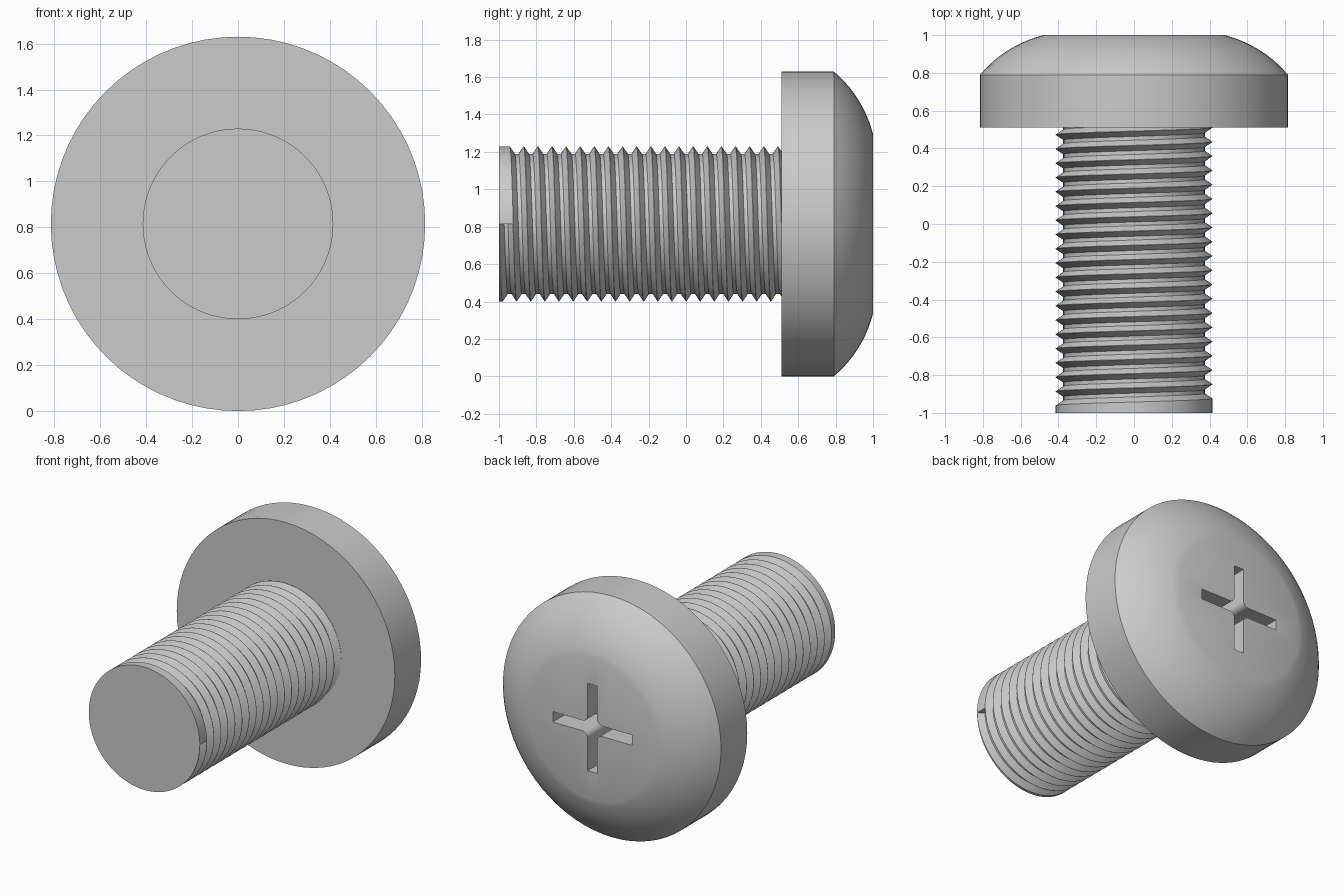
import bpy, bmesh
from math import sin, cos, pi, radians

AXIS_Z = 0.815      # height of the screw axis, also the head radius
SHAFT_R, ROOT_R = 0.415, 0.375
PITCH, TURNS, SEGS = 0.0755, 20, 72
HEAD_Y, RIM_Y, TIP_Y = 0.51, 0.79, 1.0

cube = bpy.data.objects.get("Cube")
if cube:
    bpy.data.objects.remove(cube)

steel = bpy.data.materials.new("grey steel")
steel.use_nodes = True
steel.diffuse_color = (0.6, 0.6, 0.6, 1)
steel.node_tree.nodes["Principled BSDF"].inputs["Base Color"].default_value = (0.6, 0.6, 0.6, 1)


def polar(r, y, a):
    """Point at radius r and angle a round the screw axis; a runs from +x downwards."""
    return (r * cos(a), y, AXIS_Z - r * sin(a))


def finish(bm, name):
    bmesh.ops.remove_doubles(bm, verts=bm.verts, dist=0.0001)
    bmesh.ops.recalc_face_normals(bm, faces=bm.faces)
    mesh = bpy.data.meshes.new(name)
    bm.to_mesh(mesh)
    bm.free()
    mesh.materials.append(steel)
    obj = bpy.data.objects.new(name, mesh)
    bpy.context.collection.objects.link(obj)
    return obj


def smooth(obj):
    bpy.ops.object.select_all(action='DESELECT')
    obj.select_set(True)
    bpy.context.view_layer.objects.active = obj
    bpy.ops.object.shade_smooth_by_angle(angle=radians(25))


# Head: lathed pan profile with a domed shoulder
profile = [(0, HEAD_Y), (AXIS_Z, HEAD_Y), (AXIS_Z, RIM_Y)]
R_DOME, A0, A1 = 0.64, radians(40), radians(76)
for i in range(1, 10):
    a = A0 + (A1 - A0) * i / 10
    profile.append((AXIS_Z + R_DOME * (cos(a) - cos(A0)),
                    RIM_Y + R_DOME * (sin(a) - sin(A0))))
profile += [(0.48, TIP_Y), (0, TIP_Y)]

bm = bmesh.new()
verts = [bm.verts.new(polar(r, y, 0)) for r, y in profile]
edges = [bm.edges.new(pair) for pair in zip(verts, verts[1:])]
bmesh.ops.spin(bm, geom=verts + edges, cent=(0, 0, AXIS_Z), axis=(0, 1, 0),
               angle=2 * pi, steps=SEGS, use_merge=True)
head = finish(bm, "head")

# Cross recess cutter: four arms with rounded inner corners
ARM, HALF, FILLET, DEPTH = 0.295, 0.035, 0.04, 0.25
outline = []
for q in range(4):
    arm = [(ARM, -HALF), (ARM, HALF)]
    for i in range(7):
        a = 1.5 * pi - 0.5 * pi * i / 6
        arm.append((HALF + FILLET + FILLET * cos(a), HALF + FILLET + FILLET * sin(a)))
    c, s = round(cos(q * pi / 2)), round(sin(q * pi / 2))
    outline += [(u * c - v * s, u * s + v * c) for u, v in arm]
bm = bmesh.new()
base = bm.faces.new([bm.verts.new((u, TIP_Y - DEPTH, AXIS_Z + v)) for u, v in outline])
top = bmesh.ops.extrude_face_region(bm, geom=[base], use_keep_orig=True)
bmesh.ops.translate(bm, vec=(0, DEPTH + 0.1, 0),
                    verts=[g for g in top["geom"] if isinstance(g, bmesh.types.BMVert)])
cutter = finish(bm, "recess_cutter")
cutter.hide_render = True

cut = head.modifiers.new("cross_recess", 'BOOLEAN')
cut.operation, cut.solver, cut.object = 'DIFFERENCE', 'EXACT', cutter
bpy.context.view_layer.objects.active = head
bpy.ops.object.modifier_apply(modifier=cut.name)
bpy.data.objects.remove(cutter)
smooth(head)

# Threaded shaft: helical groove starting abruptly on the +x side
GROOVE = [(-0.037, SHAFT_R), (-0.01, ROOT_R), (0.01, ROOT_R), (0.037, SHAFT_R)]
START_Y = -0.962
bm = bmesh.new()
columns = []
for i in range(SEGS + 1):
    a = 2 * pi * i / SEGS
    column = [bm.verts.new(polar(SHAFT_R, -1, a))]
    for k in range(TURNS):
        mid = START_Y + PITCH * (k + i / SEGS)
        column += [bm.verts.new(polar(r, mid + dy, a)) for dy, r in GROOVE]
    columns.append(column)
for left, right in zip(columns, columns[1:]):
    for j in range(len(left) - 1):
        bm.faces.new((left[j], right[j], right[j + 1], left[j + 1]))
bm.faces.new([c[0] for c in columns[:-1]])     # flat tip
bm.faces.new(columns[0][1:5])                  # end wall of the groove
shaft = finish(bm, "threaded_shaft")
smooth(shaft)
